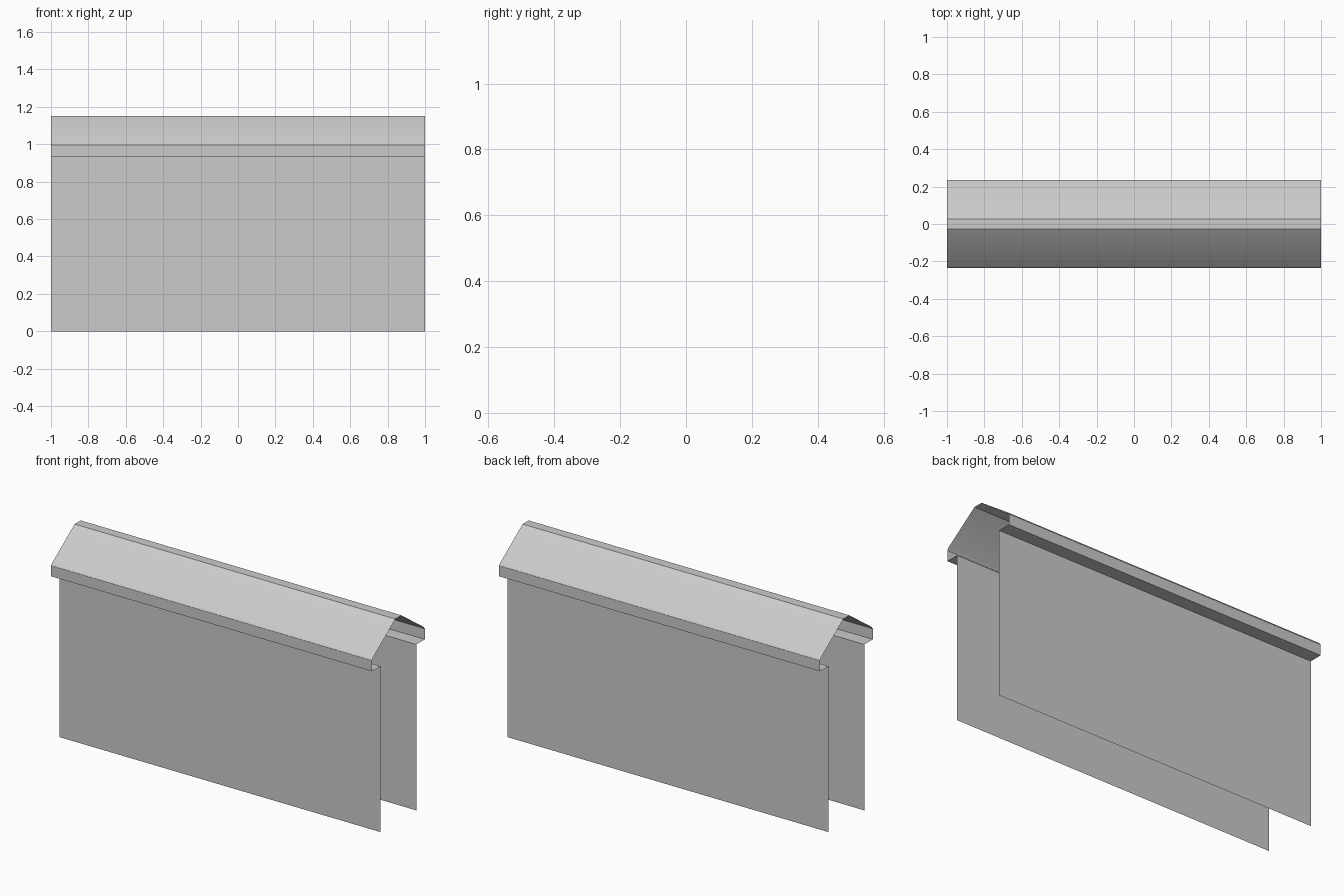
import bpy
import bmesh

cube = bpy.data.objects.get("Cube")
if cube:
    bpy.data.objects.remove(cube, do_unlink=True)

HALF_LENGTH = 1.0
WALL_Y, EAVE_Y, EAVE_Z = 0.16, 0.235, 0.935

grey = bpy.data.materials.new("light grey")
grey.use_nodes = True
colour = (0.6, 0.6, 0.6, 1)
grey.diffuse_color = colour
grey.node_tree.nodes["Principled BSDF"].inputs["Base Color"].default_value = colour


def sheet(name, profile):
    """Sweep an open (y, z) profile along x into a thin sheet."""
    bm = bmesh.new()
    rows = [[bm.verts.new((x, y, z)) for x in (-HALF_LENGTH, HALF_LENGTH)]
            for y, z in profile]
    for (a, b), (d, c) in zip(rows, rows[1:]):
        bm.faces.new((a, b, c, d))
    mesh = bpy.data.meshes.new(name)
    bm.to_mesh(mesh)
    bm.free()
    mesh.materials.append(grey)
    obj = bpy.data.objects.new(name, mesh)
    bpy.context.collection.objects.link(obj)
    return obj


# Upright walls, open at both ends and underneath
sheet("front_wall", [(-WALL_Y, 0), (-WALL_Y, EAVE_Z)])
sheet("back_wall", [(WALL_Y, EAVE_Z), (WALL_Y, 0)])

# Underside of each eave
sheet("front_soffit", [(-WALL_Y, EAVE_Z), (-EAVE_Y, EAVE_Z)])
sheet("back_soffit", [(EAVE_Y, EAVE_Z), (WALL_Y, EAVE_Z)])

# Folded roof: fascia, softened eave edge, slope and flat ridge
half = [(-EAVE_Y, EAVE_Z), (-EAVE_Y, 0.995), (-0.226, 1.008), (-0.027, 1.15)]
roof = sheet("roof", half + [(-y, z) for y, z in reversed(half)])

bpy.ops.object.select_all(action="DESELECT")
roof.select_set(True)
bpy.context.view_layer.objects.active = roof
bpy.ops.object.shade_smooth_by_angle(angle=0.5)
